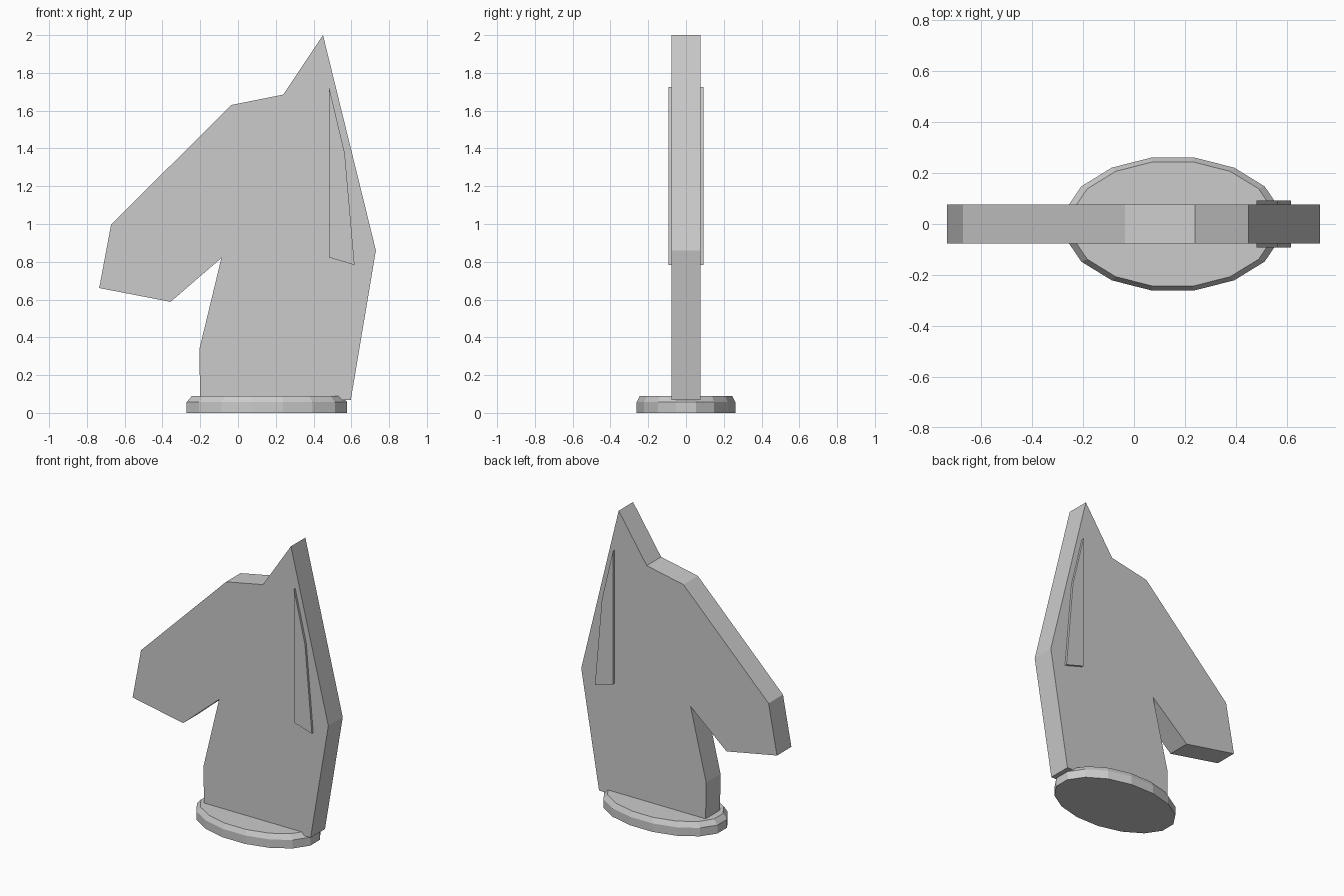
import bpy, math

if "Cube" in bpy.data.objects:
    bpy.data.objects.remove(bpy.data.objects["Cube"])

# One plain grey for the whole piece
grey = bpy.data.materials.new("light_grey")
grey.use_nodes = True
colour = (0.6, 0.6, 0.6, 1)
grey.diffuse_color = colour
grey.node_tree.nodes["Principled BSDF"].inputs["Base Color"].default_value = colour


def loft(name, rings):
    """Join equal-sized closed rings of points into a capped solid."""
    n = len(rings[0])
    verts = [p for ring in rings for p in ring]
    faces = [list(range(n))[::-1], [len(verts) - n + i for i in range(n)]]
    for k in range(len(rings) - 1):
        a, b = k * n, (k + 1) * n
        faces += [(a + i, a + (i + 1) % n, b + (i + 1) % n, b + i) for i in range(n)]
    mesh = bpy.data.meshes.new(name)
    mesh.from_pydata(verts, [], faces)
    mesh.materials.append(grey)
    obj = bpy.data.objects.new(name, mesh)
    bpy.context.collection.objects.link(obj)
    return obj


def slab(name, outline, y0, y1):
    """Extrude a counter-clockwise x-z outline from the back y1 to the front y0."""
    return loft(name, [[(x, y, z) for x, z in outline] for y in (y1, y0)])


def ellipse(z, scale, sides=16):
    angles = [math.tau * (i + 0.5) / sides for i in range(sides)]
    return [(0.153 + 0.433 * scale * math.cos(a), 0.266 * scale * math.sin(a), z)
            for a in angles]


# Oval base with a bevelled rim
loft("oval_base", [ellipse(0, 1), ellipse(0.057, 1), ellipse(0.09, 0.935)])

# Flat horse head and neck
half = 0.077
slab("horse_head", [
    (-0.2, 0.068), (0.597, 0.068), (0.73, 0.86), (0.45, 2.0),
    (0.24, 1.685), (-0.035, 1.63), (-0.672, 0.997), (-0.735, 0.661),
    (-0.357, 0.588), (-0.088, 0.82), (-0.205, 0.335)], -half, half)

# Raised mane plates on both sides
mane = [(0.482, 0.823), (0.617, 0.783), (0.565, 1.376), (0.482, 1.725)]
slab("mane_front", mane, -0.092, -half + 0.01)
slab("mane_back", mane, half - 0.01, 0.092)
